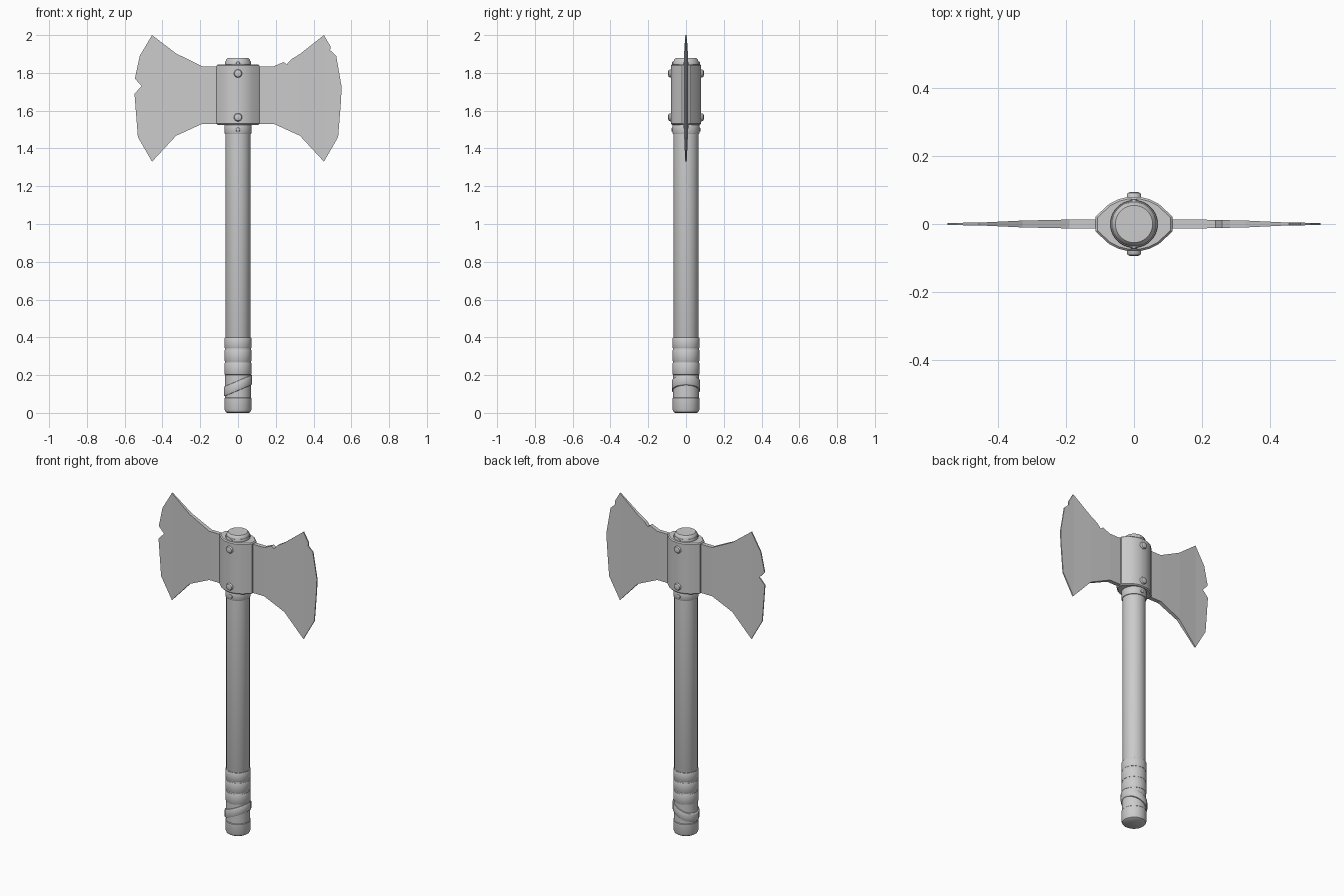
import bpy, bmesh, math
from mathutils import Matrix, Vector

if "Cube" in bpy.data.objects:
    bpy.data.objects.remove(bpy.data.objects["Cube"])


def finish(name, bm, angle=None):
    bmesh.ops.recalc_face_normals(bm, faces=bm.faces[:])
    me = bpy.data.meshes.new(name)
    bm.to_mesh(me)
    bm.free()
    if angle:
        me.shade_smooth()
        me.set_sharp_from_angle(angle=math.radians(angle))
    ob = bpy.data.objects.new(name, me)
    bpy.context.collection.objects.link(ob)
    return ob


def lathe(name, profile, matrix=Matrix(), slope=0.0, sides=24):
    """Closed turned solid from (radius, height) points; slope tilts it along x."""
    bm = bmesh.new()
    rings = []
    for r, z in profile:
        ring = []
        for i in range(sides):
            a = 2 * math.pi * (i + 0.5) / sides
            x, y = r * math.cos(a), r * math.sin(a)
            ring.append(bm.verts.new(matrix @ Vector((x, y, z + slope * x))))
        rings.append(ring)
    for a, b in zip(rings, rings[1:]):
        for i in range(sides):
            j = (i + 1) % sides
            bm.faces.new((a[i], a[j], b[j], b[i]))
    bm.faces.new(rings[0])
    bm.faces.new(rings[-1])
    return finish(name, bm, 35)


def band(name, z0, z1, r, slope=0.0, e=0.006):
    return lathe(name, [(r - 0.01, z0), (r - 0.002, z0 + e / 3), (r, z0 + e),
                        (r, z1 - e), (r - 0.002, z1 - e / 3), (r - 0.01, z1)], slope=slope)


# Handle shaft with rounded top
lathe("handle", [(0.062, 0.02), (0.067, 0.03), (0.067, 1.855), (0.064, 1.87), (0.055, 1.88)])

# Pommel and grip wraps
lathe("pommel", [(0.058, 0), (0.067, 0.006), (0.072, 0.02), (0.072, 0.078), (0.066, 0.085)])
lathe("grip_base", [(0.069, 0.08), (0.069, 0.4)])
for i, (z0, z1) in enumerate([(0.2, 0.267), (0.271, 0.337), (0.341, 0.4)]):
    band(f"grip_wrap_{i + 1}", z0, z1, 0.072)
band("grip_wrap_diagonal", 0.117, 0.171, 0.076, slope=0.42)

# Collars above and below the socket
band("collar_lower", 1.475, 1.53, 0.072)
band("collar_upper", 1.83, 1.862, 0.070)

# Faceted socket that holds the blades
bm = bmesh.new()
quarter = [(0.113, 0.022), (0.073, 0.059), (0.045, 0.073), (0.016, 0.08)]
outline = quarter + [(-x, y) for x, y in reversed(quarter)]
outline += [(-x, -y) for x, y in outline]
base = bm.faces.new([bm.verts.new((x, y, 1.525)) for x, y in outline])
ext = bmesh.ops.extrude_face_region(bm, geom=[base])
bmesh.ops.translate(bm, vec=(0, 0, 0.32),
                    verts=[v for v in ext["geom"] if isinstance(v, bmesh.types.BMVert)])
caps = [e for e in bm.edges if abs(e.verts[0].co.z - e.verts[1].co.z) < 1e-5]
bmesh.ops.bevel(bm, geom=caps, offset=0.006, segments=1, affect='EDGES')
finish("socket", bm, 30)

# Rivets on front and back
for s, side in ((-1, "front"), (1, "back")):
    for tag, z, r, y0, y1 in (("top", 1.797, 0.022, 0.07, 0.094),
                              ("bottom", 1.565, 0.022, 0.07, 0.094),
                              ("collar", 1.5, 0.012, 0.06, 0.077),
                              ("cap", 1.85, 0.01, 0.06, 0.074)):
        m = Matrix.Translation((0, 0, z)) @ Matrix.Rotation(-s * math.pi / 2, 4, 'X')
        h = y1 - y0
        lathe(f"rivet_{tag}_{side}", [(r, y0), (r, y0 + h * 0.65), (r * 0.85, y0 + h * 0.88),
                                      (r * 0.55, y1)], m, sides=12)


# Blades: flat outline cut into strips, then thinned toward the edge
def thickness(x):
    pts = [(0, 0.013), (0.19, 0.013), (0.33, 0.010), (0.455, 0.004), (0.6, 0.003)]
    for (x0, t0), (x1, t1) in zip(pts, pts[1:]):
        if x <= x1:
            return t0 + (t1 - t0) * (x - x0) / (x1 - x0)


def blade(name, outline, side):
    bm = bmesh.new()
    bm.faces.new([bm.verts.new((x, 0, z)) for x, z in outline])
    for x in (0.19, 0.33, 0.455):
        bmesh.ops.bisect_plane(bm, geom=bm.verts[:] + bm.edges[:] + bm.faces[:], dist=1e-5,
                               plane_co=(x, 0, 0), plane_no=(1, 0, 0))
    ext = bmesh.ops.extrude_face_region(bm, geom=bm.faces[:], use_keep_orig=True)
    back = {v for v in ext["geom"] if isinstance(v, bmesh.types.BMVert)}
    for v in bm.verts:
        v.co.y = thickness(v.co.x) * (1 if v in back else -1)
        v.co.x *= side
    finish(name, bm)


bottom = [(0.53, 1.46), (0.455, 1.33), (0.328, 1.467), (0.19, 1.53), (0.06, 1.53)]
blade("blade_left", [(0.06, 1.835), (0.19, 1.835), (0.328, 1.903), (0.455, 2.0), (0.52, 1.89),
                     (0.546, 1.77), (0.51, 1.73), (0.548, 1.69)] + bottom, -1)
blade("blade_right", [(0.06, 1.835), (0.19, 1.835), (0.24, 1.857), (0.258, 1.845), (0.282, 1.872),
                      (0.328, 1.9), (0.455, 2.0), (0.49, 1.94), (0.488, 1.92), (0.52, 1.89),
                      (0.548, 1.73), (0.546, 1.66)] + bottom, 1)
